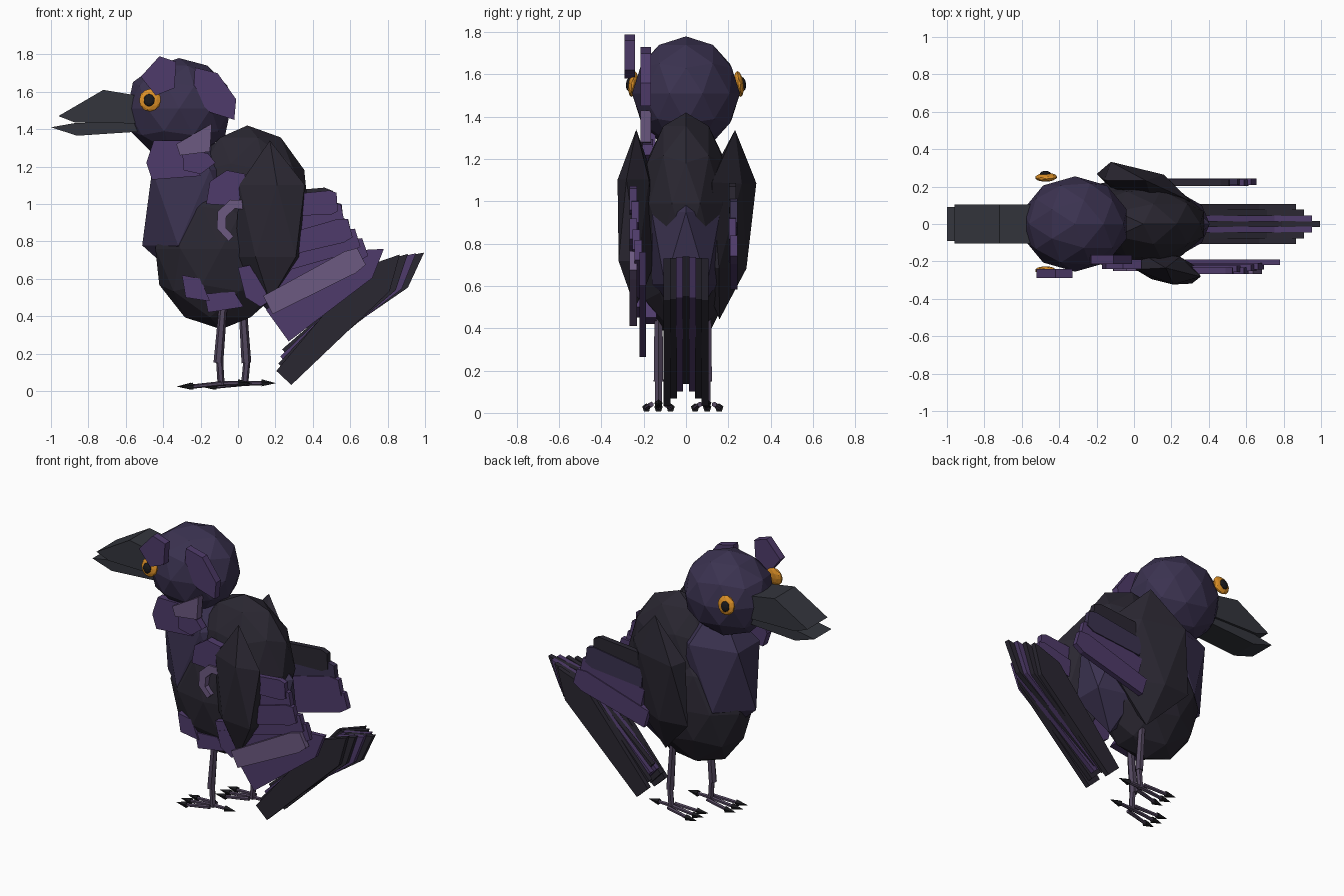
import bpy, bmesh, math
from mathutils import Vector, Matrix, Euler

if "Cube" in bpy.data.objects:
    bpy.data.objects.remove(bpy.data.objects["Cube"])


def material(name, r, g, b):
    m = bpy.data.materials.new(name)
    m.diffuse_color = (r, g, b, 1)
    m.use_nodes = True
    m.node_tree.nodes["Principled BSDF"].inputs["Base Color"].default_value = m.diffuse_color
    return m


DARK = material("charcoal", 0.023, 0.020, 0.031)
INDIGO = material("indigo", 0.043, 0.032, 0.08)
PLUM = material("plum", 0.078, 0.044, 0.145)
LILAC = material("lilac", 0.15, 0.10, 0.22)
BEAK = material("beak_grey", 0.034, 0.036, 0.046)
LEG = material("leg_grey", 0.085, 0.062, 0.11)
ORANGE = material("orange", 0.72, 0.28, 0.02)
BLACK = material("black", 0.01, 0.01, 0.012)


def finish(name, bm, mat):
    bmesh.ops.recalc_face_normals(bm, faces=bm.faces)
    me = bpy.data.meshes.new(name)
    bm.to_mesh(me)
    bm.free()
    me.materials.append(mat)
    ob = bpy.data.objects.new(name, me)
    bpy.context.collection.objects.link(ob)
    return ob


def ball(name, centre, size, mat, sub=2, rot=(0, 0, 0)):
    """Faceted ellipsoid."""
    bm = bmesh.new()
    r = Euler([math.radians(a) for a in rot]).to_matrix().to_4x4()
    m = Matrix.Translation(centre) @ r @ Matrix.Diagonal((*size, 1))
    bmesh.ops.create_icosphere(bm, subdivisions=sub, radius=1, matrix=m)
    return finish(name, bm, mat)


def plate(name, pts, y, thick, mat):
    """Flat xz outline given thickness along y."""
    bm = bmesh.new()
    f = bm.faces.new([bm.verts.new((x, y - thick / 2, z)) for x, z in pts])
    ext = bmesh.ops.extrude_face_region(bm, geom=[f])
    moved = [v for v in ext["geom"] if isinstance(v, bmesh.types.BMVert)]
    bmesh.ops.translate(bm, verts=moved, vec=(0, thick, 0))
    return finish(name, bm, mat)


def feather(name, base, tip, w0, w1, y, thick, mat, point=0.0, knee=0.8):
    """Blade widening from base to knee, then narrowing to a tip."""
    a, b = Vector(base), Vector(tip)
    d = b - a
    n = Vector((-d.y, d.x)).normalized()
    k = a + d * knee
    pts = [a + n * w0 / 2, a - n * w0 / 2, k - n * w1 / 2]
    pts += [b] if point == 0 else [b - n * point / 2, b + n * point / 2]
    pts.append(k + n * w1 / 2)
    return plate(name, pts, y, thick, mat)


def rod(name, p, q, r1, r2, mat, sides=6):
    p, q = Vector(p), Vector(q)
    d = q - p
    bm = bmesh.new()
    m = Matrix.Translation((p + q) / 2) @ d.to_track_quat('Z', 'Y').to_matrix().to_4x4()
    bmesh.ops.create_cone(bm, cap_ends=True, segments=sides, radius1=r1,
                          radius2=r2, depth=d.length, matrix=m)
    return finish(name, bm, mat)


# Body masses
ball("belly", (-0.09, 0, 0.76), (0.37, 0.235, 0.43), DARK)
ball("back", (0.05, 0, 0.99), (0.34, 0.215, 0.43), DARK)
ball("rump", (0.19, 0, 0.78), (0.24, 0.19, 0.38), INDIGO, 1)
ball("chest", (-0.235, 0, 0.98), (0.31, 0.215, 0.45), INDIGO, 1)
ball("head", (-0.315, 0, 1.51), (0.29, 0.255, 0.27), INDIGO)

# Folded wings
ball("wing_right", (0.17, -0.235, 0.91), (0.215, 0.09, 0.43), DARK, 1, (0, 0, -14))
ball("wing_left", (0.05, 0.195, 0.89), (0.29, 0.10, 0.45), DARK, 1, (-5, 0, -20))

# Beak
plate("upper_beak", [(-0.96, 1.47), (-0.72, 1.61), (-0.48, 1.57), (-0.48, 1.43),
                     (-0.87, 1.435)], 0, 0.21, BEAK)
plate("lower_beak", [(-1.0, 1.41), (-0.87, 1.433), (-0.48, 1.44), (-0.48, 1.39),
                     (-0.86, 1.365)], 0, 0.18, BEAK)

# Eyes, lying flat against the head
for side, s in (("right", -1), ("left", 1)):
    ball("eye_" + side, (-0.47, s * 0.25, 1.555), (0.06, 0.023, 0.062), ORANGE, 2, (s * 8, 0, s * 2))
    ball("pupil_" + side, (-0.475, s * 0.268, 1.555), (0.03, 0.016, 0.034), BLACK, 2, (s * 8, 0, s * 2))

# Flight feathers: base, tip, y, colour
right = [((0.22, 0.99), (0.53, 1.01), -0.25, PLUM), ((0.22, 0.88), (0.56, 0.95), -0.24, PLUM),
         ((0.18, 0.76), (0.60, 0.87), -0.25, PLUM), ((0.12, 0.66), (0.64, 0.82), -0.235, PLUM),
         ((0.04, 0.55), (0.68, 0.77), -0.225, PLUM), ((0.16, 0.46), (0.66, 0.72), -0.25, LILAC)]
for i, (a, b, y, m) in enumerate(right):
    feather(f"right_wing_feather_{i}", a, b, 0.11, 0.13, y, 0.035, m, point=0.1, knee=0.88)
feather("right_wing_lowest_feather", (0.21, 0.35), (0.78, 0.76), 0.21, 0.18, -0.205, 0.03, PLUM)
left = [((0.15, 1.0), (0.51, 1.02), DARK), ((0.15, 0.9), (0.56, 0.95), INDIGO),
        ((0.15, 0.77), (0.60, 0.87), PLUM), ((0.12, 0.64), (0.64, 0.79), PLUM)]
for i, (a, b, m) in enumerate(left):
    feather(f"left_wing_feather_{i}", a, b, 0.12, 0.14, 0.22 + 0.006 * (i % 2), 0.035, m,
            point=0.1, knee=0.88)

# Tail fan, overlapping blades stacked across y
for i in range(-3, 4):
    t = abs(i) / 3
    feather(f"tail_feather_{i + 3}", (0.27 - 0.025 * t, 0.18 - 0.11 * t),
            (0.995 - 0.13 * t, 0.74 - 0.01 * t), 0.11, 0.19, i * 0.03, 0.034 - 0.002 * t,
            PLUM if abs(i) == 1 else DARK)

# Ruffled feathers on the right side of head, neck and flank
tufts = [
    ("crest_feather", [(-0.42, 1.79), (-0.33, 1.76), (-0.34, 1.62), (-0.44, 1.58), (-0.52, 1.68)], -0.265, PLUM),
    ("nape_feather", [(-0.23, 1.73), (-0.11, 1.70), (-0.01, 1.56), (-0.02, 1.45), (-0.15, 1.49), (-0.24, 1.58)], -0.19, PLUM),
    ("cheek_feather", [(-0.33, 1.32), (-0.14, 1.43), (-0.15, 1.28), (-0.31, 1.26)], -0.19, LILAC),
    ("throat_feather", [(-0.45, 1.34), (-0.29, 1.34), (-0.20, 1.15), (-0.46, 1.13), (-0.49, 1.22)], -0.17, PLUM),
    ("neck_feather", [(-0.3, 1.3), (-0.16, 1.27), (-0.12, 1.22), (-0.2, 1.16), (-0.29, 1.18)], -0.18, PLUM),
    ("shoulder_feather", [(-0.15, 1.12), (-0.06, 1.18), (0.04, 1.16), (0.0, 0.99), (-0.17, 1.0)], -0.215, PLUM),
    ("flank_feather_1", [(0.0, 0.66), (0.1, 0.68), (0.2, 0.5), (0.12, 0.45), (0.04, 0.5)], -0.215, PLUM),
    ("flank_feather_2", [(-0.3, 0.62), (-0.2, 0.6), (-0.15, 0.48), (-0.28, 0.5)], -0.175, PLUM),
    ("flank_feather_3", [(-0.18, 0.52), (-0.02, 0.53), (0.03, 0.45), (-0.16, 0.42)], -0.165, PLUM),
]
for name, pts, y, m in tufts:
    plate(name, pts, y, 0.05, m)
arc = [math.radians(a) for a in range(65, 246, 45)]
ring = [(0.0 + 0.12 * math.cos(a), 0.91 + 0.12 * math.sin(a)) for a in arc]
ring += [(0.01 + 0.08 * math.cos(a), 0.90 + 0.08 * math.sin(a)) for a in reversed(arc)]
plate("shoulder_crescent", ring, -0.225, 0.05, LILAC)

# Legs, toes and claws
legs = [("right", -0.13, (-0.08, -0.105, -0.09)), ("left", 0.1, (0.025, 0.045, 0.035))]
for side, y, (hip, knee, foot) in legs:
    rod(f"{side}_upper_leg", (hip, y, 0.45), (knee, y, 0.15), 0.022, 0.026, LEG)
    rod(f"{side}_lower_leg", (knee + 0.005, y, 0.19), (foot, y, 0.03), 0.019, 0.019, LEG)
    for j, (dx, dy) in enumerate([(-0.15, -0.057), (-0.16, 0), (-0.15, 0.057), (0.09, 0)]):
        start = Vector((foot, y + dy * 0.6, 0.04))
        end = Vector((foot + dx, y + dy, 0.024 if dx < 0 else 0.042))
        tip = end + Vector((math.copysign(0.075, dx), dy * 0.1, 0))
        rod(f"{side}_toe_{j}", start, end, 0.013, 0.011, LEG)
        rod(f"{side}_claw_{j}", end, tip, 0.021, 0.001, BLACK, 5)
